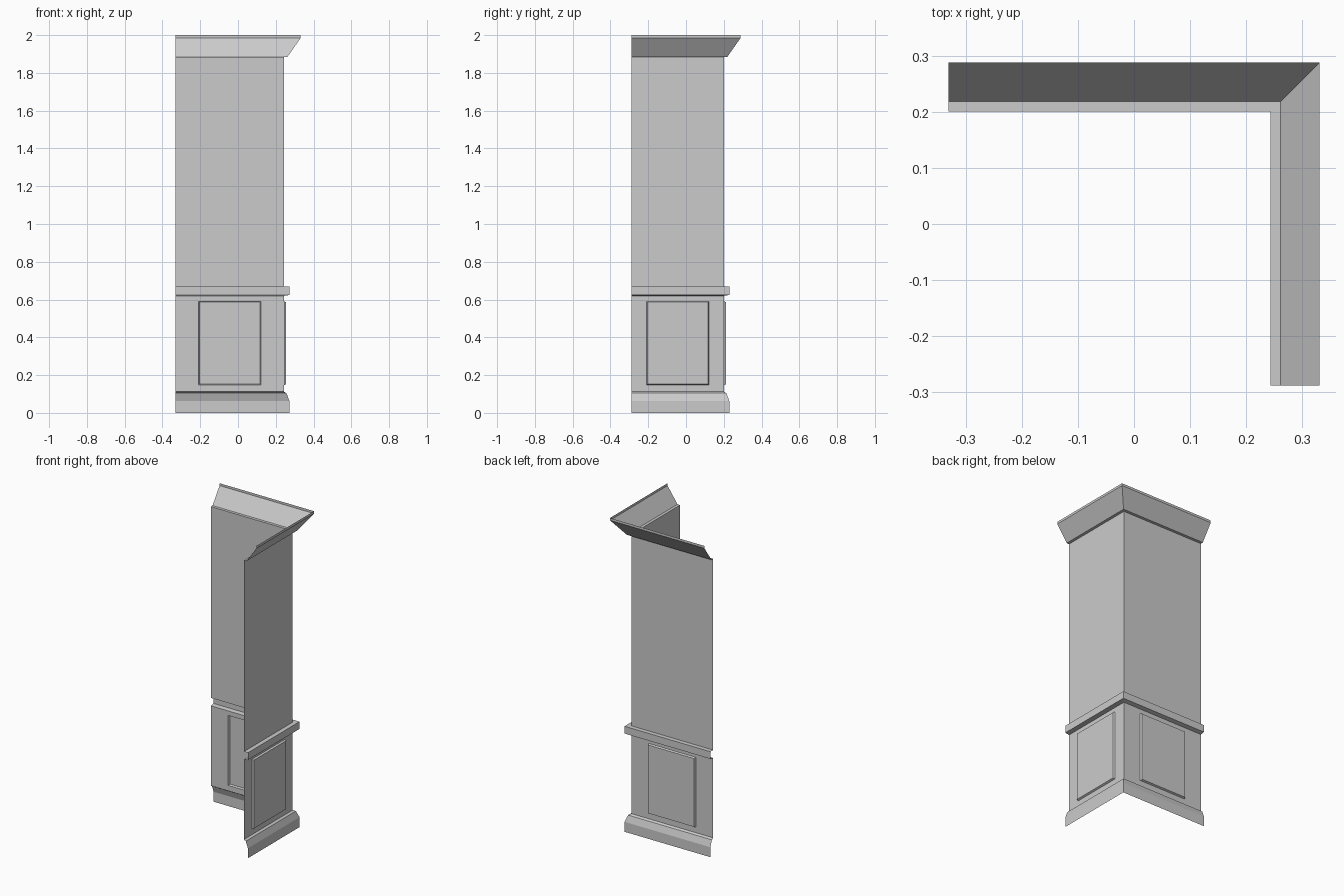
import bpy, bmesh

if "Cube" in bpy.data.objects:
    bpy.data.objects.remove(bpy.data.objects["Cube"])

X0, Y0 = -0.332, -0.289      # free ends of the two walls
CX, CY = 0.244, 0.201        # outer corner
BASE_TOP, RAIL_LOW, RAIL_TOP, CROWN_LOW, TOP = 0.112, 0.62, 0.67, 1.885, 2.0


def finish(name, bm):
    bmesh.ops.remove_doubles(bm, verts=bm.verts, dist=1e-5)
    me = bpy.data.meshes.new(name)
    bm.to_mesh(me)
    bm.free()
    ob = bpy.data.objects.new(name, me)
    bpy.context.collection.objects.link(ob)
    return ob


def sweep(name, profile):
    """Run an (offset, z) profile along both walls with a mitred corner."""
    bm = bmesh.new()
    rows = [[bm.verts.new(p) for p in ((X0, CY + o, z), (CX + o, CY + o, z), (CX + o, Y0, z))]
            for o, z in profile]
    for a, b in zip(rows, rows[1:]):
        for i in (0, 1):
            bm.faces.new((a[i], b[i], b[i + 1], a[i + 1]))
    return finish(name, bm)


def panelled_wall(name, length, place):
    """Lower wall sheet with a raised panel pushed out of it."""
    bm = bmesh.new()
    m = length / 2
    rings = []
    for u0, u1, z0, z1, o in ((0, length, BASE_TOP, RAIL_LOW, 0),
                              (m - 0.166, m + 0.166, 0.147, 0.591, 0),
                              (m - 0.161, m + 0.161, 0.152, 0.586, 0.011)):
        rings.append([bm.verts.new(place(u, z, o))
                      for u, z in ((u0, z0), (u0, z1), (u1, z1), (u1, z0))])
    for a, b in zip(rings, rings[1:]):
        for i in range(4):
            j = (i + 1) % 4
            bm.faces.new((a[i], a[j], b[j], b[i]))
    bm.faces.new(rings[-1])
    return finish(name, bm)


# Skirting board
sweep("skirting_board", [(0.028, 0), (0.028, 0.063), (0.013, 0.104), (0.0, BASE_TOP)])

# Panelled lower walls
panelled_wall("back_lower_wall", CX - X0, lambda u, z, o: (X0 + u, CY + o, z))
panelled_wall("side_lower_wall", CY - Y0, lambda u, z, o: (CX + o, CY - u, z))

# Chair rail
sweep("chair_rail", [(0, RAIL_LOW), (0.028, RAIL_LOW + 0.004), (0.028, RAIL_TOP), (0, RAIL_TOP)])

# Plain upper wall
sweep("upper_wall", [(0, RAIL_TOP), (0, CROWN_LOW)])

# Crown moulding, open at the top
sweep("crown_moulding", [(0, CROWN_LOW), (0.018, CROWN_LOW), (0.088, 1.985), (0.088, TOP)])
